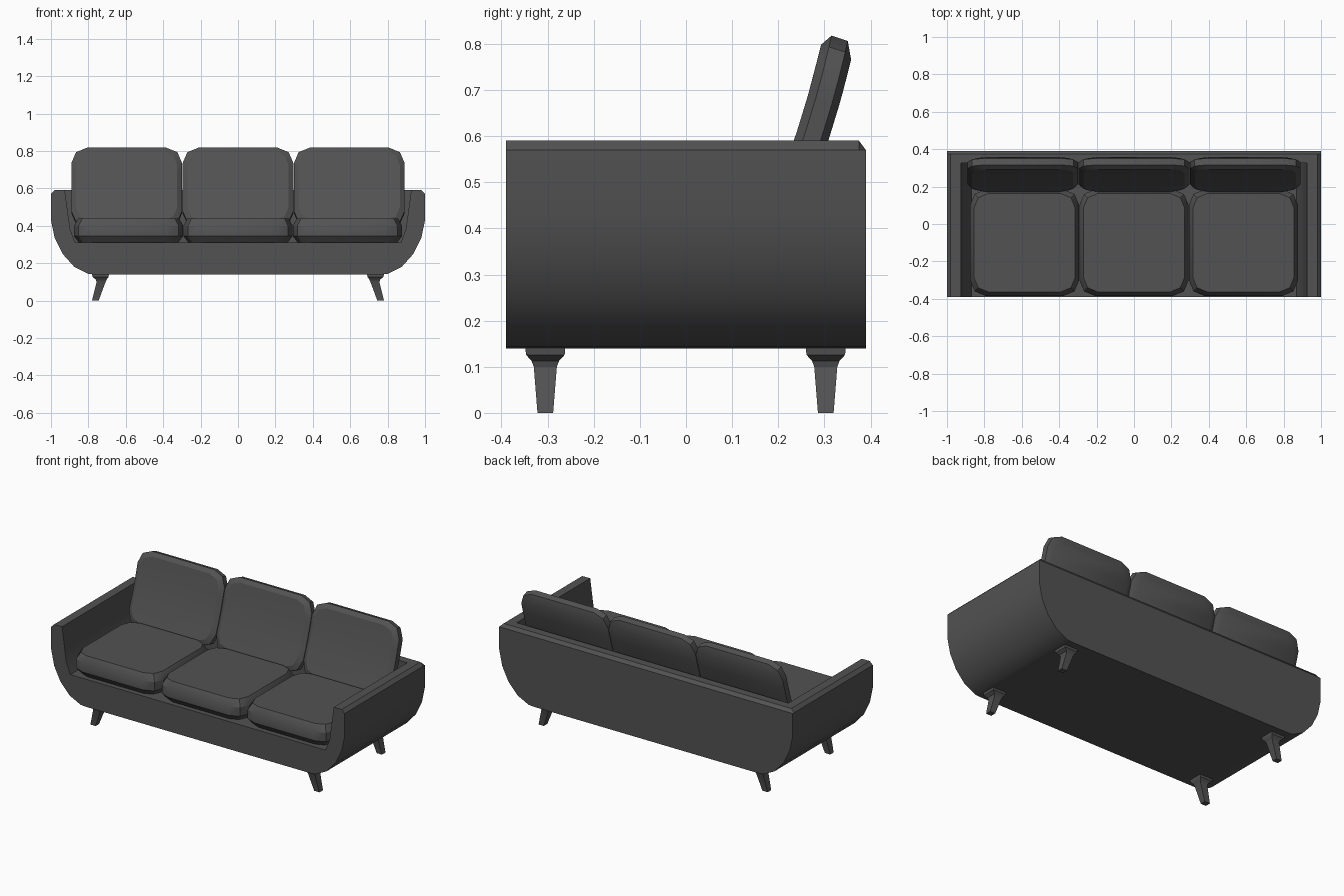
import bpy, bmesh, math
from mathutils import Vector

if "Cube" in bpy.data.objects:
    bpy.data.objects.remove(bpy.data.objects["Cube"])

grey = bpy.data.materials.new("charcoal grey")
grey.diffuse_color = (0.085, 0.085, 0.085, 1)
grey.use_nodes = True
grey.node_tree.nodes["Principled BSDF"].inputs["Base Color"].default_value = grey.diffuse_color


def finish(bm, name, angle=30):
    bmesh.ops.recalc_face_normals(bm, faces=bm.faces)
    me = bpy.data.meshes.new(name)
    bm.to_mesh(me)
    bm.free()
    me.materials.append(grey)
    me.shade_smooth()
    me.set_sharp_from_angle(angle=math.radians(angle))
    ob = bpy.data.objects.new(name, me)
    bpy.context.collection.objects.link(ob)
    return ob


def loft(rings):
    """Closed solid through rings that have equal point counts."""
    bm = bmesh.new()
    vs = [[bm.verts.new(p) for p in r] for r in rings]
    n = len(vs[0])
    for a, b in zip(vs, vs[1:]):
        for i in range(n):
            j = (i + 1) % n
            bm.faces.new((a[i], a[j], b[j], b[i]))
    bm.faces.new(vs[0])
    bm.faces.new(vs[-1])
    return bm


def mirrored(half):
    return half + [(-x, z) for x, z in reversed(half)]


# Shell: rounded body with chamfered rim, hollowed for seat and backrest
outer = mirrored([(0.98, 0.59), (1, 0.57), (1, 0.43), (0.98, 0.335), (0.938, 0.25),
                  (0.875, 0.18), (0.80, 0.143), (0.77, 0.14)])
shell = finish(loft([[(x, -0.39, z) for x, z in outer],
                     [(x, 0.375, z) for x, z in outer],
                     [(x, 0.39, min(z, 0.57)) for x, z in outer]]), "sofa_shell")
inner = mirrored([(0.93, 0.62), (0.907, 0.45), (0.897, 0.38), (0.87, 0.31)])
cutter = finish(loft([[(x, -0.5, z) for x, z in inner],
                      [(x, 0.325, z) for x, z in inner]]), "shell_cutter")
cutter.hide_render = True
mod = shell.modifiers.new("hollow", 'BOOLEAN')
mod.operation = 'DIFFERENCE'
mod.solver = 'EXACT'
mod.object = cutter
bpy.context.view_layer.objects.active = shell
bpy.ops.object.modifier_apply(modifier=mod.name)
bpy.data.objects.remove(cutter)
shell.data.set_sharp_from_angle(angle=math.radians(30))


def pad(hx, hy, r, layers, steps=2):
    """Cushion from rounded rectangles; layers are (inset, height)."""
    rings = []
    for inset, h in layers:
        rr = r - 0.4 * inset
        cx, cy = hx - inset - rr, hy - inset - rr
        ring = []
        for q, (sx, sy) in enumerate([(1, 1), (-1, 1), (-1, -1), (1, -1)]):
            for k in range(steps + 1):
                a = math.pi / 2 * (q + k / steps)
                ring.append((sx * cx + rr * math.cos(a), sy * cy + rr * math.sin(a), h))
        rings.append(ring)
    return loft(rings)


# Seat cushions
for i in (-1, 0, 1):
    bm = pad(0.292, 0.285, 0.085, [(0.03, 0.305), (0, 0.345), (0, 0.40), (0.022, 0.44)])
    bmesh.ops.translate(bm, verts=bm.verts, vec=(i * 0.585, -0.10, 0))
    finish(bm, f"seat_cushion_{i + 2}")

# Back cushions: leaning and gently curved
H = 0.44
up, back = Vector((0, 0.31, 0.951)), Vector((0, 0.951, -0.31))
for i in (-1, 0, 1):
    bm = pad(0.296, H / 2, 0.085, [(0.026, 0), (0, 0.018), (0, 0.055), (0.036, 0.071)])
    for v in (-0.08, 0.0, 0.08):
        bmesh.ops.bisect_plane(bm, geom=bm.verts[:] + bm.edges[:] + bm.faces[:],
                               plane_co=(0, v, 0), plane_no=(0, 1, 0))
    for v in bm.verts:
        x, t, d = v.co.x, v.co.y / H + 0.5, v.co.z
        bulge = 0.011 * 4 * t * (1 - t)
        v.co = Vector((x + i * 0.595, 0.162, 0.405)) + up * (t * H) + back * (d + bulge)
    finish(bm, f"back_cushion_{i + 2}")

# Legs: square flange flowing into a splayed tapered foot (z, x centre, half x, half y)
sections = [(0.141, 0.735, 0.045, 0.043), (0.126, 0.735, 0.043, 0.042),
            (0.113, 0.731, 0.029, 0.030), (0.10, 0.732, 0.024, 0.025),
            (0.0, 0.763, 0.018, 0.017)]
for sx, side in ((-1, "left"), (1, "right")):
    for y, end in ((-0.305, "front"), (0.303, "back")):
        finish(loft([[(sx * cx + a * hx, y + b * hy, z)
                      for a, b in ((1, 1), (-1, 1), (-1, -1), (1, -1))]
                     for z, cx, hx, hy in sections]), f"{end}_{side}_leg")
